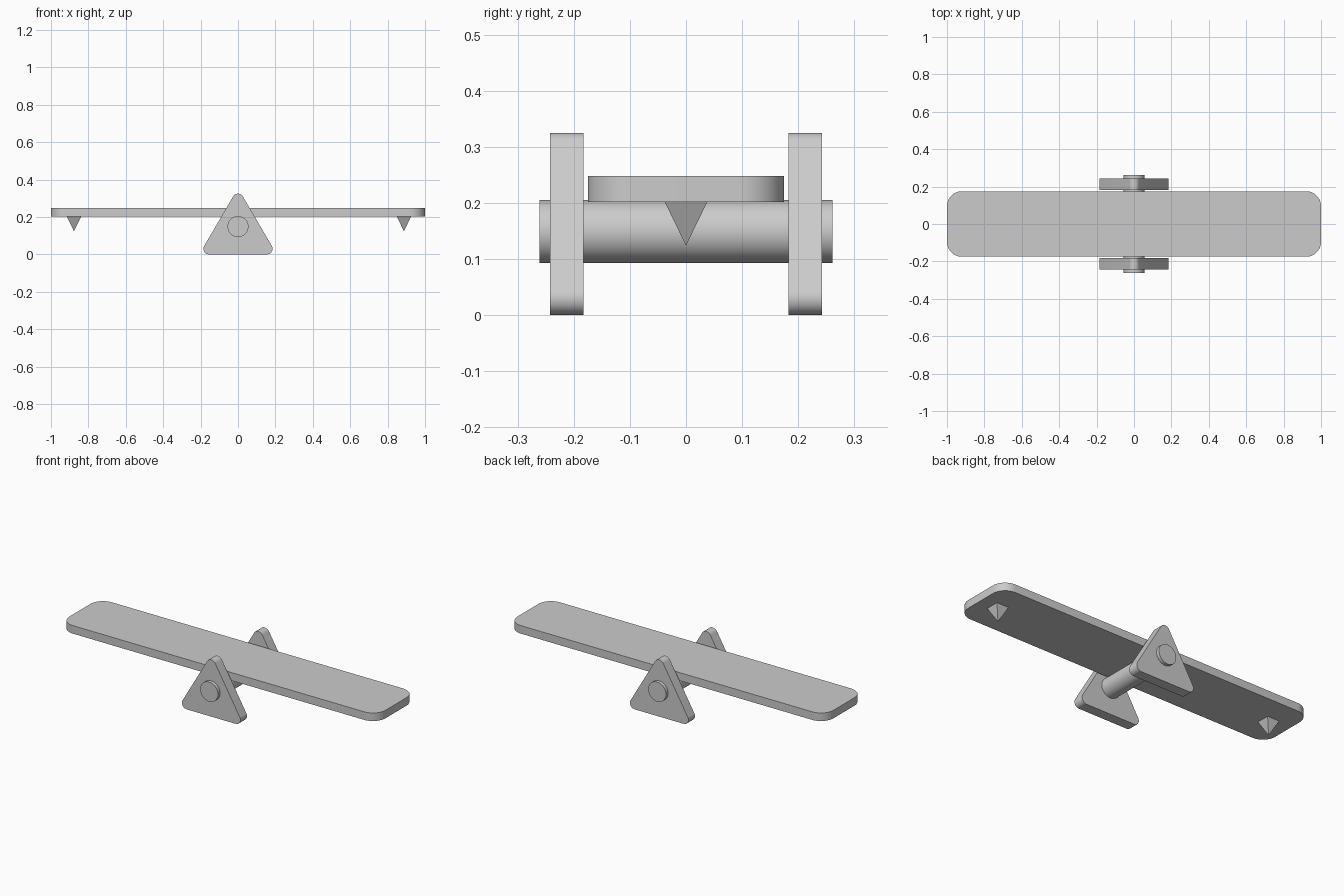
import bpy, bmesh, math
from mathutils import Matrix, Vector

cube = bpy.data.objects.get("Cube")
if cube:
    bpy.data.objects.remove(cube, do_unlink=True)

grey = bpy.data.materials.new("light_grey")
grey.use_nodes = True
colour = (0.6, 0.6, 0.6, 1)
grey.diffuse_color = colour
grey.node_tree.nodes["Principled BSDF"].inputs["Base Color"].default_value = colour


def finish(name, bm, smooth=True):
    """Turn a bmesh into a named object with the shared material."""
    bmesh.ops.recalc_face_normals(bm, faces=bm.faces)
    mesh = bpy.data.meshes.new(name)
    bm.to_mesh(mesh)
    bm.free()
    mesh.materials.append(grey)
    obj = bpy.data.objects.new(name, mesh)
    bpy.context.collection.objects.link(obj)
    bpy.ops.object.select_all(action='DESELECT')
    obj.select_set(True)
    bpy.context.view_layer.objects.active = obj
    if smooth:
        bpy.ops.object.shade_smooth_by_angle(angle=math.radians(30))


def rounded_slab(name, centres, radius, depth, place, steps=12):
    """Extrude a counter-clockwise outline whose corners are arcs around the centres."""
    bm = bmesh.new()
    pts = [Vector(c) for c in centres]
    verts = []
    for i, c in enumerate(pts):
        d_in = c - pts[i - 1]
        d_out = pts[(i + 1) % len(pts)] - c
        # Each arc sweeps between the outward normals of its two sides
        start = math.atan2(-d_in.x, d_in.y)
        turn = (math.atan2(-d_out.x, d_out.y) - start) % math.tau
        for k in range(steps + 1):
            a = start + turn * k / steps
            verts.append(bm.verts.new((c.x + radius * math.cos(a),
                                       c.y + radius * math.sin(a), 0)))
    face = bm.faces.new(verts)
    # Keep the starting face as the bottom cap
    new = bmesh.ops.extrude_face_region(bm, geom=[face], use_keep_orig=True)["geom"]
    bmesh.ops.translate(bm, vec=(0, 0, depth),
                        verts=[v for v in new if isinstance(v, bmesh.types.BMVert)])
    bmesh.ops.transform(bm, matrix=place, verts=bm.verts)
    finish(name, bm)


# Plank
r = 0.08
px, py = 1 - r, 0.175 - r
rounded_slab("plank", [(-px, -py), (px, -py), (px, py), (-px, py)],
             r, 0.046, Matrix.Translation((0, 0, 0.202)))

# Triangular supports, outline drawn in x and z
r = 0.03
triangle = [(-0.155, r), (0.155, r), (0, 0.325 - r)]
upright = Matrix.Rotation(math.pi / 2, 4, 'X')
for name, y in (("front_support", -0.183), ("back_support", 0.242)):
    rounded_slab(name, triangle, r, 0.059, Matrix.Translation((0, y, 0)) @ upright)

# Axle through both supports
bm = bmesh.new()
bmesh.ops.create_cone(bm, cap_ends=True, segments=64, radius1=0.056, radius2=0.056,
                      depth=0.522, matrix=Matrix.Translation((0, 0, 0.149)) @ upright)
finish("axle", bm)

# Pyramid feet pointing down under the plank ends
for name, x in (("right_foot", -0.877), ("left_foot", 0.887)):
    bm = bmesh.new()
    base = [bm.verts.new((x + sx * 0.038, sy * 0.038, 0.202))
            for sx, sy in ((-1, -1), (1, -1), (1, 1), (-1, 1))]
    tip = bm.verts.new((x, 0, 0.124))
    bm.faces.new(base)
    for i in range(4):
        bm.faces.new((base[i - 1], base[i], tip))
    finish(name, bm, smooth=False)
